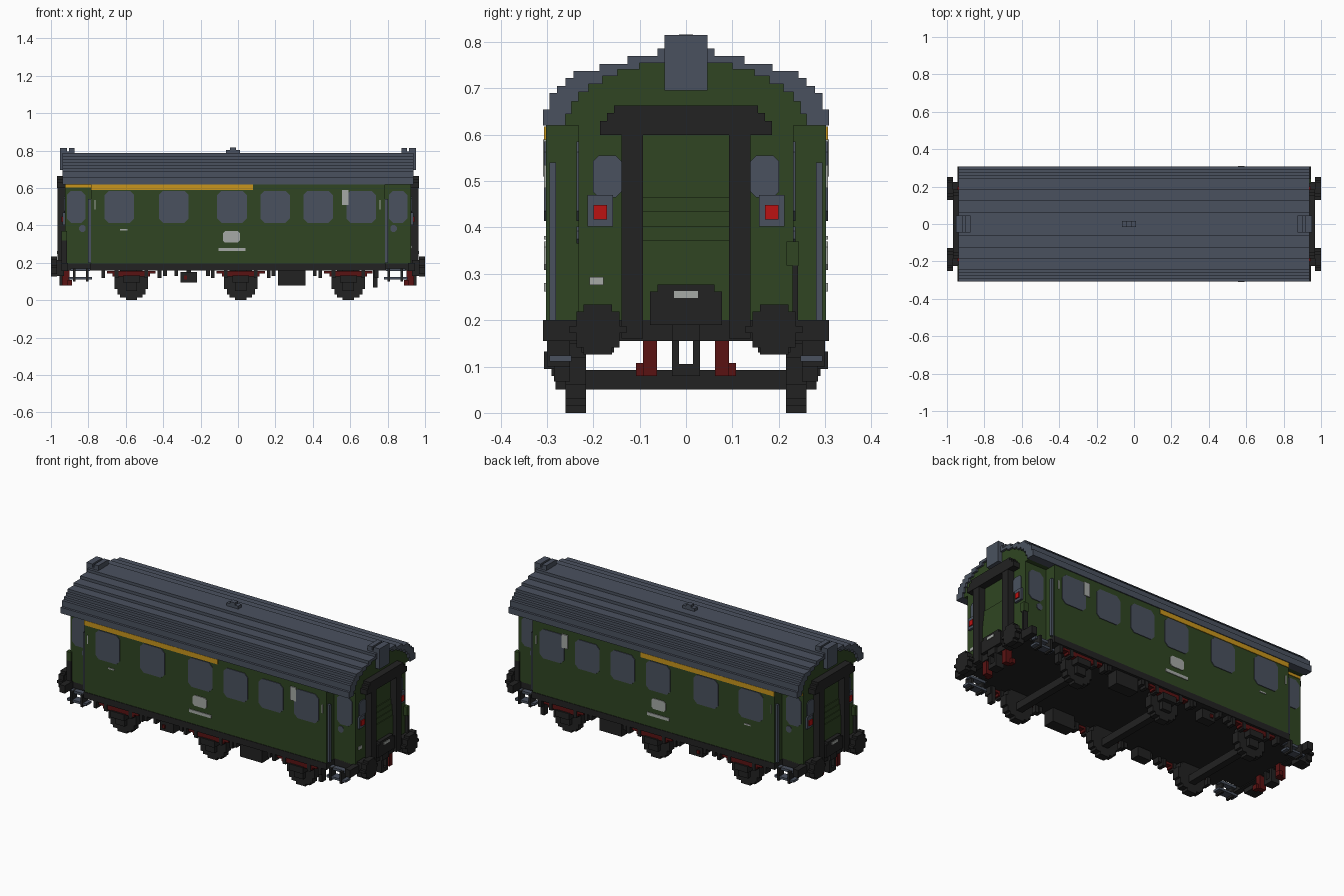
import bpy, bmesh
from math import sqrt
from mathutils import Vector

if "Cube" in bpy.data.objects:
    bpy.data.objects.remove(bpy.data.objects["Cube"])


def material(name, r, g, b):
    m = bpy.data.materials.new(name)
    m.use_nodes = True
    m.diffuse_color = (r, g, b, 1)
    bsdf = next(n for n in m.node_tree.nodes if n.type == 'BSDF_PRINCIPLED')
    bsdf.inputs["Base Color"].default_value = (r, g, b, 1)
    return m


green = material("bottle green", .029, .060, .016)
grey = material("slate grey", .068, .083, .113)
black = material("frame black", .016, .016, .016)
dark_red = material("dark red", .10, .006, .006)
red = material("lamp red", .50, .006, .006)
yellow = material("stripe yellow", .58, .30, .012)
pale = material("pale grey", .38, .40, .38)

AXES = {'X': lambda p, a: (a, p[0], p[1]),
        'Y': lambda p, a: (p[0], a, p[1]),
        'Z': lambda p, a: (p[0], p[1], a)}


# A solid is an outline swept along an axis; a part is one or more solids
def box(x0, x1, y0, y1, z0, z1):
    return ('Z', [(x0, y0), (x1, y0), (x1, y1), (x0, y1)], z0, z1)


def part(name, mat, solids, mirror=""):
    bm = bmesh.new()
    for sx in ((1, -1) if 'x' in mirror else (1,)):
        for sy in ((1, -1) if 'y' in mirror else (1,)):
            for axis, pts, lo, hi in solids:
                flip = Vector((sx, sy, 1))
                a, b = ([bm.verts.new(Vector(AXES[axis](p, t)) * flip) for p in pts]
                        for t in (lo, hi))
                bm.faces.new(a)
                bm.faces.new(b[::-1])
                for i in range(len(pts)):
                    j = (i + 1) % len(pts)
                    bm.faces.new((a[i], b[i], b[j], a[j]))
    bmesh.ops.recalc_face_normals(bm, faces=bm.faces)
    mesh = bpy.data.meshes.new(name)
    bm.to_mesh(mesh)
    bm.free()
    mesh.materials.append(mat)
    obj = bpy.data.objects.new(name, mesh)
    bpy.context.collection.objects.link(obj)
    return obj


# Symmetric staircase outline from (half width, top height) levels
def stairs(base, levels):
    right, z = [], base
    for hw, top in levels:
        right += [(hw, z), (hw, top)]
        z = top
    return right + [(-h, v) for h, v in reversed(right)]


def stepped_disc(c, z, r, rows):
    u = 2 * r / rows
    levels = []
    for i in range(rows):
        mid = -r + (i + .5) * u
        levels.append((round(sqrt(r * r - mid * mid) / u) * u, z - r + (i + 1) * u))
    return [(c + h, v) for h, v in stairs(z - r, levels)]


def pane(c, w, z0, z1, cut=.022):
    a, b = c - w / 2, c + w / 2
    return [(a + cut, z0), (b - cut, z0), (b, z0 + cut), (b, z1 - cut),
            (b - cut, z1), (a + cut, z1), (a, z1 - cut), (a, z0 + cut)]


SIDE, VEST, END = .302, .232, .925

# Body, narrower end vestibules and underframe
part("body", green, [box(-.787, .787, -SIDE, SIDE, .195, .62)])
part("vestibule", green, [box(.78, END, -VEST, VEST, .195, .62)], "x")
part("underframe", black, [box(-.79, .79, -.305, .305, .16, .197),
                           box(-.94, .94, -VEST, VEST, .16, .2)])
part("buffer_beam", black, [box(.91, .945, -.308, .308, .155, .2)], "x")

# Stepped roof shell with green gables under its ends
outer = stairs(.62, [(.308, .655), (.295, .69), (.278, .705), (.26, .722), (.243, .738),
                     (.187, .753), (.126, .77), (.062, .786)])
inner = stairs(.62, [(.26, .645), (.247, .672), (.232, .692), (.21, .71),
                     (.18, .727), (.148, .741), (.1, .755)])
part("roof", grey, [('X', outer + inner[::-1], -.937, .937)])
part("gable", green, [('X', inner, .78, END)], "x")
part("roof_end_block", grey, [box(.875, .952, -.046, .046, .695, .795),
                              box(.875, .903, -.046, .046, .79, .815),
                              box(.914, .952, -.046, .046, .79, .815)], "x")
part("roof_vent", grey, [box(-.065, .012, -.015, .015, .78, .803),
                         box(-.043, -.01, -.015, .015, .8, .816)])

# Windows
part("side_windows", grey, [('Y', pane(x, .158, .414, .585), SIDE - .004, SIDE + .004)
                            for x in (-.634, -.343, -.032, .198, .428, .658)], "y")
part("door_windows", grey, [('Y', pane(x, .098, .414, .585), VEST - .004, VEST + .004)
                            for x in (-.865, .856)], "y")
part("door_handles", grey, [('Y', pane(x, .035, .365, .402, .01), VEST - .004, VEST + .004)
                            for x in (-.832, .832)], "y")

# Painted stripe and plain plates on the sides
part("stripe", yellow, [box(-.787, .08, SIDE - .004, SIDE + .004, .59, .618),
                        box(-.922, -.787, VEST - .004, VEST + .004, .603, .619)], "y")
part("side_plates", pale, [('Y', pane(-.035, .092, .308, .37, .012), SIDE - .004, SIDE + .004),
                           box(-.105, .04, SIDE - .004, SIDE + .004, .262, .28),
                           box(.555, .592, SIDE - .002, SIDE + .007, .51, .59),
                           box(-.632, -.59, SIDE - .004, SIDE + .004, .374, .382),
                           box(-.768, -.762, SIDE - .004, SIDE + .004, .485, .535),
                           box(.757, .763, SIDE - .004, SIDE + .004, .485, .535)], "y")

# Handrails and door steps
part("handrail", grey, [box(.787, .802, .28, .294, .2, .54)], "xy")
part("door_steps", grey, [box(.78, .905, .247, .294, .111, .124),
                          box(.79, .895, .247, .278, .155, .17)], "xy")
part("step_hangers", black, [box(x, x + .013, .25, .3, .1, .17)
                             for x in (.8, .87)], "xy")

# Gangway: frame, door slats and footplate
part("gangway_frame", black, [box(.92, .965, .093, .139, .16, .61)], "xy")
head = stairs(.6, [(.185, .63), (.17, .647), (.155, .663)])
part("gangway_head", black, [('X', head, .92, .967)], "x")
part("gangway_door", green, [box(.92, .93 + i * .004, -.094, .094, .2, z)
                             for i, z in enumerate((.465, .434, .403, .372))], "x")
plate = stairs(.19, [(.078, .262), (.062, .277)])
part("footplate", black, [('X', plate, .92, .965)], "x")
part("footplate_label", pale, [box(.96, .968, -.026, .026, .248, .263)], "x")

# End windows, tail lamps, label and control box
part("end_windows", grey, [('X', pane(.17, .062, .465, .555, .012), END - .004, END + .005)], "xy")
part("lamp_housing", grey, [('X', stepped_disc(.185, .436, .034, 5), END - .004, END + .012)], "xy")
part("tail_lamp", red, [box(END, END + .018, .17, .2, .417, .448)], "xy")
part("end_label", pale, [box(END - .004, END + .004, -.208, -.178, .276, .293)])
for s in (1, -1):
    x0, x1 = sorted((s * .915, s * .945))
    y0, y1 = sorted((s * .217, s * .244))
    part("control_box", green, [box(x0, x1, y0, y1, .318, .37)])
    part("control_rod", black, [box(x0, x1, s * .236 - .006, s * .236 + .006, .19, .318)])

# Buffers, coupler and hoses
part("buffer", black, [('X', stepped_disc(.19, .18, .054, 7), .967, 1),
                       box(.93, .97, .155, .225, .13, .215)], "xy")
part("coupler", black, [box(.9, .955, .015, .03, .08, .19),
                        box(.9, .955, -.03, -.015, .08, .19),
                        box(.9, .955, -.03, .03, .08, .105),
                        box(.9, .96, -.03, .03, .155, .195)], "x")
part("brake_hoses", dark_red, [box(.9, .94, .063, .093, .08, .187),
                               box(.888, .912, .075, .108, .08, .108)], "xy")

# Wheelsets with axle boxes and leaf springs
for label, x in (("rear", -.57), ("middle", .015), ("front", .59)):
    part(label + "_wheels", black, [('Y', stepped_disc(x, .09, .09, 12), .216, .26)], "y")
    part(label + "_axle", black, [box(x - .02, x + .02, -.22, .22, .05, .093)])
    part(label + "_axle_boxes", black, [box(x - .03, x + .03, .255, .282, .05, .17),
                                        box(x - .045, x + .045, .26, .306, .095, .132)], "y")
    part(label + "_springs", dark_red, [box(x - .1, x + .1, .262, .296, .128, .142),
                                        box(x - .13, x + .13, .262, .296, .142, .156)], "y")
    part(label + "_hangers", black, [box(x + a, x + a + .02, .255, .3, .118, .165)
                                     for a in (-.16, -.09, .07, .14)], "y")

# Equipment boxes under the floor
part("battery_box", black, [box(.215, .36, .22, .29, .08, .165)], "y")
part("valve_box", black, [box(-.307, -.22, .23, .285, .095, .15),
                          box(-.275, -.252, .24, .275, .145, .165)], "y")
part("valve_knob", dark_red, [box(-.29, -.272, .28, .292, .112, .132)], "y")
part("drain_pipe", black, [box(.722, .746, .25, .285, .068, .165)], "y")
part("floor_brackets", black, [box(x, x + .02, .255, .3, .13, .165)
                               for x in (-.4, -.34, -.17, .18, .4)], "y")
